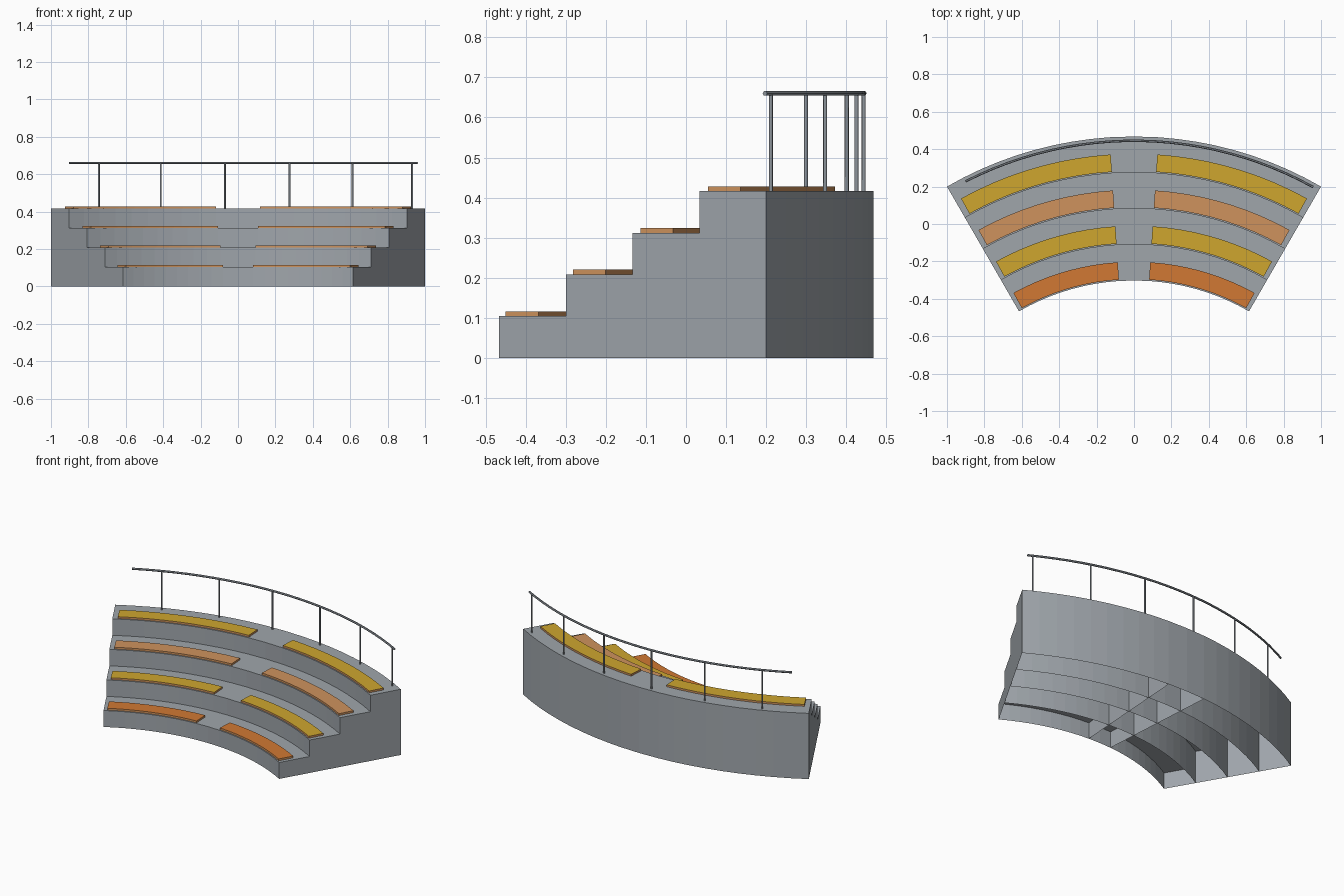
import bpy, bmesh
from math import sin, cos, radians

if "Cube" in bpy.data.objects:
    bpy.data.objects.remove(bpy.data.objects["Cube"], do_unlink=True)

CENTRE_Y = -1.532          # centre of the fan
R_IN, R_OUT, TIERS = 1.23, 2.0, 4
STEP = (R_OUT - R_IN) / TIERS
RISE = 0.104
HALF, AISLE = 30, 3.75     # half angles of the fan and of the aisle
RAIL_R, RAIL_Z = 1.977, 0.66


def material(name, rgb):
    m = bpy.data.materials.new(name)
    m.use_nodes = True
    col = (*rgb, 1)
    m.diffuse_color = col
    m.node_tree.nodes["Principled BSDF"].inputs["Base Color"].default_value = col
    return m


concrete = material("concrete grey", (0.35, 0.38, 0.41))
metal = material("rail grey", (0.27, 0.30, 0.33))
wood = material("tan wood", (0.62, 0.29, 0.11))
gold = material("gold", (0.62, 0.38, 0.028))
orange = material("orange", (0.64, 0.19, 0.033))


def polar(r, deg, z):
    a = radians(deg)
    return (r * sin(a), CENTRE_Y + r * cos(a), z)


def spread(a, b, n):
    return [a + (b - a) * i / n for i in range(n + 1)]


def make_object(name, bm, mats):
    me = bpy.data.meshes.new(name)
    bm.to_mesh(me)
    bm.free()
    for m in mats:
        me.materials.append(m)
    ob = bpy.data.objects.new(name, me)
    bpy.context.collection.objects.link(ob)
    return ob


def quad(bm, *pts):
    return bm.faces.new([bm.verts.new(p) for p in pts])


# Stepped stand: hollow shell, open underneath, with dividers beside the aisle
bm = bmesh.new()
angles = spread(-HALF, -AISLE, 9) + spread(-AISLE, AISLE, 2)[1:] + spread(AISLE, HALF, 9)[1:]
for t in range(TIERS):
    r0, r1, h = R_IN + t * STEP, R_IN + (t + 1) * STEP, (t + 1) * RISE
    for a, b in zip(angles, angles[1:]):
        quad(bm, polar(r0, a, h), polar(r0, b, h), polar(r1, b, h), polar(r1, a, h))
        quad(bm, polar(r0, a, 0), polar(r0, b, 0), polar(r0, b, h), polar(r0, a, h))
        if t == TIERS - 1:
            quad(bm, polar(r1, b, 0), polar(r1, a, 0), polar(r1, a, h), polar(r1, b, h))
    for a in (-HALF, -AISLE, AISLE, HALF):
        wall = [polar(r0, a, 0), polar(r1, a, 0), polar(r1, a, h), polar(r0, a, h)]
        quad(bm, *(wall if a > 0 else wall[::-1]))
bmesh.ops.remove_doubles(bm, verts=bm.verts, dist=0.0001)
make_object("stepped_stand", bm, [concrete])


# Curved benches: wooden edges with a coloured top
def bench(name, r0, r1, a0, a1, z0, z1, top):
    bm = bmesh.new()
    arc = spread(a0, a1, 9)
    for a, b in zip(arc, arc[1:]):
        f = quad(bm, polar(r0, a, z1), polar(r0, b, z1), polar(r1, b, z1), polar(r1, a, z1))
        f.material_index = 1
        quad(bm, polar(r0, a, z0), polar(r0, b, z0), polar(r0, b, z1), polar(r0, a, z1))
        quad(bm, polar(r1, b, z0), polar(r1, a, z0), polar(r1, a, z1), polar(r1, b, z1))
    for a in (a0, a1):
        end = [polar(r0, a, z0), polar(r1, a, z0), polar(r1, a, z1), polar(r0, a, z1)]
        quad(bm, *(end if a == a1 else end[::-1]))
    bmesh.ops.remove_doubles(bm, verts=bm.verts, dist=0.0001)
    make_object(name, bm, [wood, top])


for t, top in enumerate((orange, gold, wood, gold)):
    r, z = R_IN + t * STEP, (t + 1) * RISE
    for side, a0, a1 in (("left", AISLE, 29), ("right", -29, -AISLE)):
        bench(f"bench_{t + 1}_{side}", r + 0.007, r + 0.1, a0, a1, z, z + 0.012, top)

# Rail posts
for i in range(6):
    bottom = TIERS * RISE
    bpy.ops.mesh.primitive_cylinder_add(
        vertices=8, radius=0.005, depth=RAIL_Z - bottom,
        location=polar(RAIL_R, -22.1 + 10.04 * i, (RAIL_Z + bottom) / 2))
    post = bpy.context.object
    post.name = f"rail_post_{i + 1}"
    post.data.materials.append(metal)
    bpy.ops.object.shade_smooth_by_angle(angle=radians(50))

# Curved handrail
curve = bpy.data.curves.new("handrail", "CURVE")
curve.dimensions = "3D"
curve.bevel_depth = 0.0065
curve.bevel_resolution = 1
curve.use_fill_caps = True
path = spread(-27.1, 29, 24)
spline = curve.splines.new("POLY")
spline.points.add(len(path) - 1)
for p, a in zip(spline.points, path):
    p.co = (*polar(RAIL_R, a, RAIL_Z), 1)
curve.materials.append(metal)
rail = bpy.data.objects.new("handrail", curve)
bpy.context.collection.objects.link(rail)
bpy.ops.object.select_all(action="DESELECT")
rail.select_set(True)
bpy.context.view_layer.objects.active = rail
bpy.ops.object.convert(target="MESH")
bpy.ops.object.shade_smooth_by_angle(angle=radians(50))
